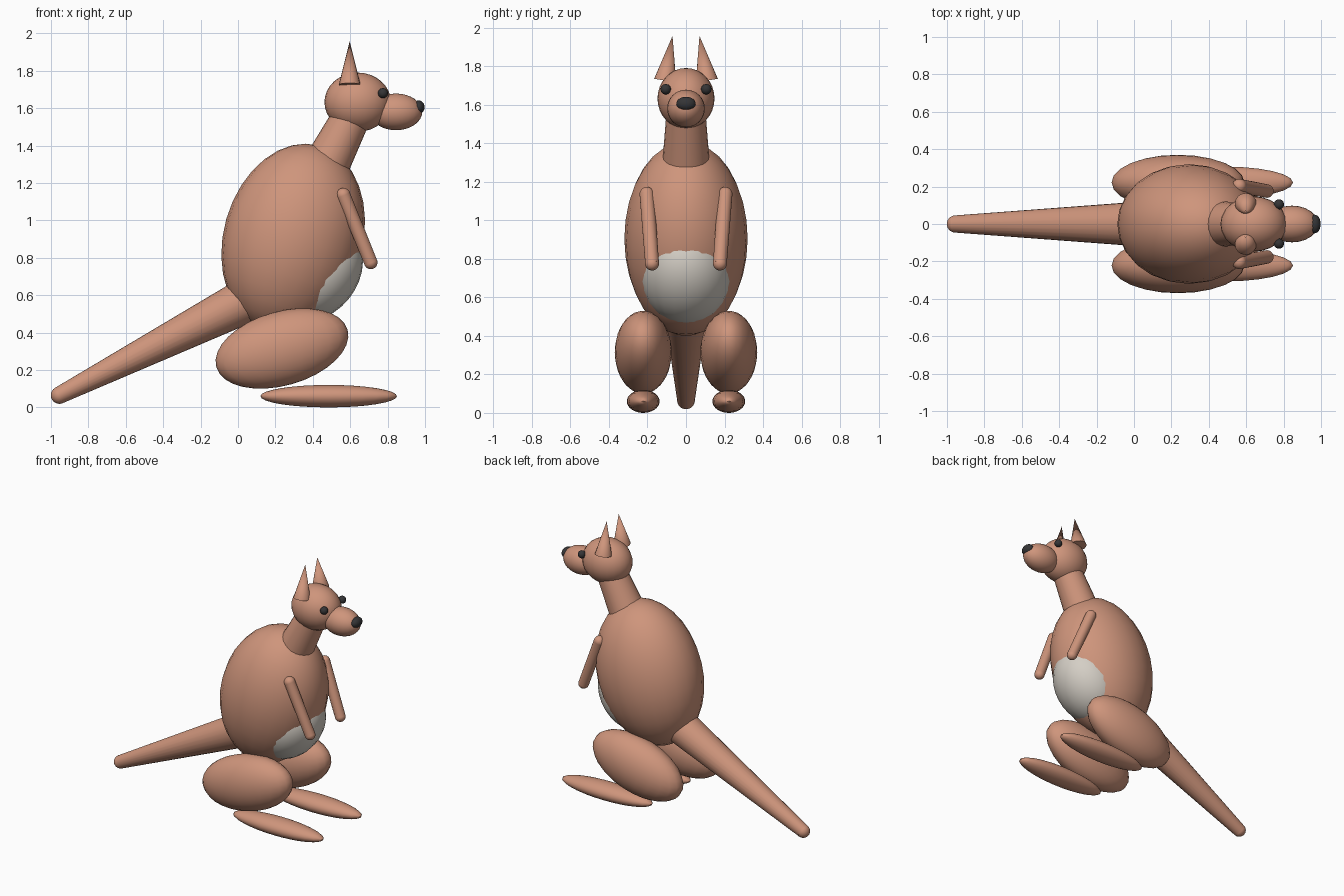
import bpy
from math import radians
from mathutils import Vector

if "Cube" in bpy.data.objects:
    bpy.data.objects.remove(bpy.data.objects["Cube"], do_unlink=True)


def make_material(name, rgb):
    mat = bpy.data.materials.new(name)
    mat.use_nodes = True
    mat.diffuse_color = (*rgb, 1)
    mat.node_tree.nodes["Principled BSDF"].inputs["Base Color"].default_value = (*rgb, 1)
    return mat


fur = make_material("tan fur", (0.62, 0.30, 0.20))
cream = make_material("pale belly", (0.66, 0.62, 0.56))
dark = make_material("dark grey", (0.035, 0.035, 0.037))


def finish(name, mat):
    obj = bpy.context.object
    obj.name = name
    obj.data.materials.append(mat)
    bpy.ops.object.transform_apply(location=False, rotation=False, scale=True)
    bpy.ops.object.shade_smooth_by_angle(angle=radians(40))
    return obj


def ellipsoid(name, centre, radii, mat=fur, tilt=0):
    """Ball scaled to three radii, pitched about the y axis."""
    bpy.ops.mesh.primitive_uv_sphere_add(segments=24, ring_count=16, location=centre,
                                         rotation=(0, radians(tilt), 0))
    bpy.context.object.scale = radii
    return finish(name, mat)


def taper(name, start, end, r_start, r_end, sides=24):
    """Straight tapering limb between two points."""
    a, b = Vector(start), Vector(end)
    axis = b - a
    bpy.ops.mesh.primitive_cone_add(vertices=sides, radius1=r_start, radius2=r_end,
                                    depth=axis.length, location=(a + b) / 2,
                                    rotation=axis.to_track_quat('Z', 'Y').to_euler())
    return finish(name, fur)


# Torso and belly patch
ellipsoid("body", (0.295, 0, 0.905), (0.372, 0.32, 0.514), tilt=15.8)
ellipsoid("belly", (0.42, 0, 0.72), (0.222, 0.236, 0.283), cream, tilt=39)

# Tail with rounded tip
taper("tail", (-0.955, 0, 0.065), (0.1, 0, 0.6), 0.046, 0.125)
ellipsoid("tail_tip", (-0.955, 0, 0.065), (0.046, 0.046, 0.046))

# Neck and head
taper("neck", (0.46, 0, 1.27), (0.62, 0, 1.58), 0.125, 0.10)
ellipsoid("head", (0.64, 0, 1.632), (0.178, 0.148, 0.158))
ellipsoid("snout", (0.845, 0, 1.58), (0.14, 0.098, 0.098))
ellipsoid("nose", (0.966, 0, 1.605), (0.032, 0.05, 0.036), dark)

# Paired parts on both flanks
for side, s in (("near", -1), ("far", 1)):
    ellipsoid(f"eye_{side}", (0.775, s * 0.105, 1.68), (0.027, 0.027, 0.027), dark)
    taper(f"ear_{side}", (0.597, s * 0.108, 1.725), (0.597, s * 0.07, 1.957), 0.058, 0, 16)
    shoulder, paw = (0.563, s * 0.203, 1.135), (0.71, s * 0.176, 0.775)
    taper(f"arm_{side}", shoulder, paw, 0.038, 0.036)
    ellipsoid(f"shoulder_{side}", shoulder, (0.038, 0.038, 0.038))
    ellipsoid(f"paw_{side}", paw, (0.036, 0.036, 0.036))
    ellipsoid(f"thigh_{side}", (0.235, s * 0.222, 0.315), (0.365, 0.148, 0.198), tilt=-15.9)
    ellipsoid(f"foot_{side}", (0.485, s * 0.222, 0.06), (0.365, 0.085, 0.06))
